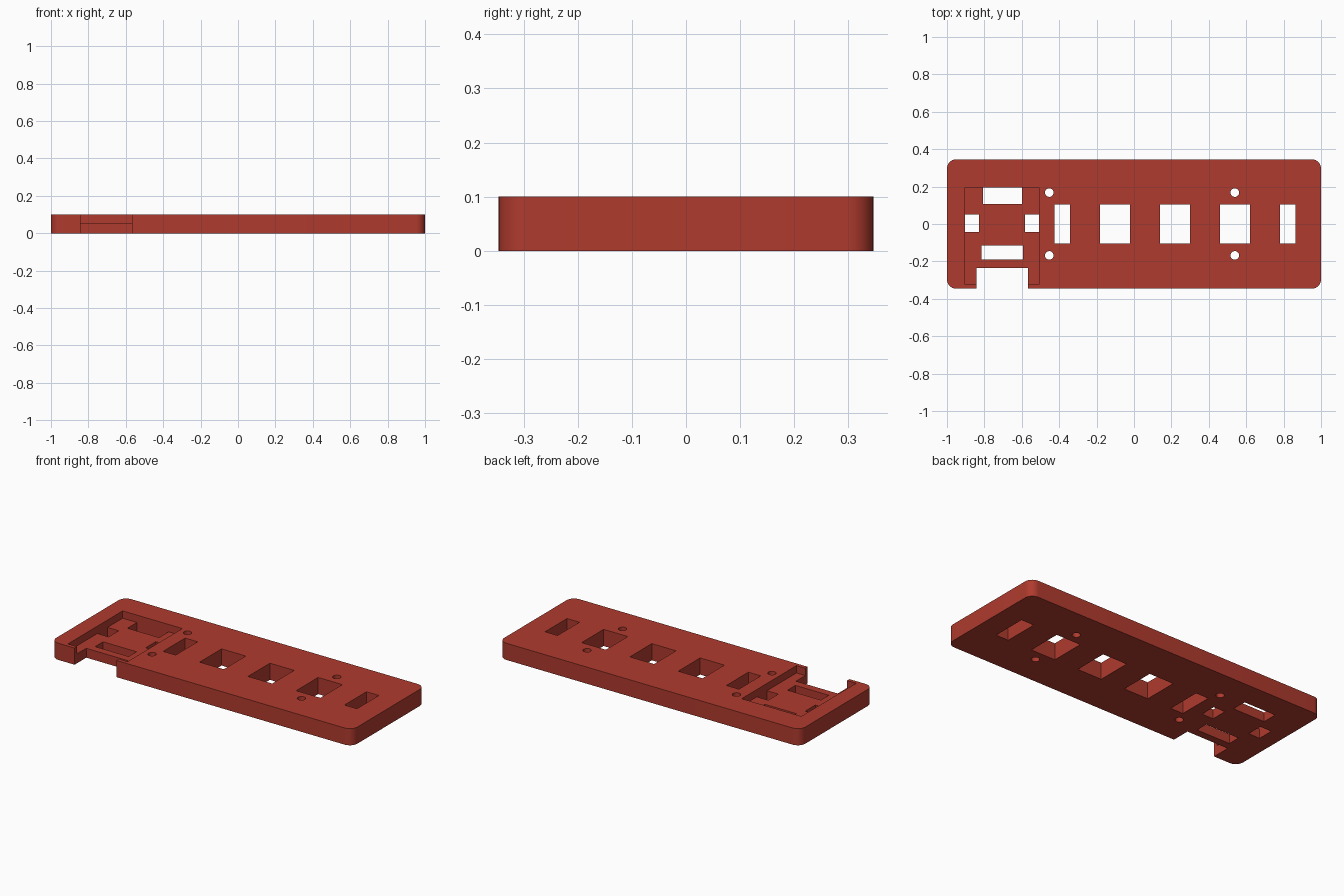
import bpy, bmesh

if "Cube" in bpy.data.objects:
    bpy.data.objects.remove(bpy.data.objects["Cube"])

HALF_X, HALF_Y, H = 1.0, 0.346, 0.1
FLOOR = 0.056          # height of the recess floor

red = bpy.data.materials.new("brick_red")
red.diffuse_color = (0.43, 0.043, 0.027, 1)
red.use_nodes = True
red.node_tree.nodes["Principled BSDF"].inputs["Base Color"].default_value = red.diffuse_color


def finish(name, bm):
    bmesh.ops.recalc_face_normals(bm, faces=bm.faces)
    me = bpy.data.meshes.new(name)
    bm.to_mesh(me)
    bm.free()
    me.materials.append(red)
    ob = bpy.data.objects.new(name, me)
    bpy.context.collection.objects.link(ob)
    return ob


def box(name, x0, x1, y0, y1, z0, z1, radius=0):
    bm = bmesh.new()
    bmesh.ops.create_cube(bm, size=1)
    for v in bm.verts:
        v.co = (x1 if v.co.x > 0 else x0,
                y1 if v.co.y > 0 else y0,
                z1 if v.co.z > 0 else z0)
    if radius:
        upright = [e for e in bm.edges
                   if abs(e.verts[0].co.z - e.verts[1].co.z) > 1e-4]
        bmesh.ops.bevel(bm, geom=upright, offset=radius, segments=10,
                        profile=0.5, affect='EDGES')
    return finish(name, bm)


def rod(name, x, y, r):
    bm = bmesh.new()
    bmesh.ops.create_cone(bm, cap_ends=True, segments=32, radius1=r,
                          radius2=r, depth=0.4)
    bmesh.ops.translate(bm, verts=bm.verts, vec=(x, y, H / 2))
    return finish(name, bm)


# Rounded base plate
plate = box("mounting_plate", -HALF_X, HALF_X, -HALF_Y, HALF_Y, 0, H, radius=0.05)
cutters = []

# Row of windows through the plate
for x0, x1 in [(-0.424, -0.341), (-0.182, -0.021), (0.139, 0.300),
               (0.459, 0.620), (0.780, 0.863)]:
    cutters.append(box("window_cutter", x0, x1, -0.104, 0.104, -0.1, 0.2))

# Screw holes
for x in (-0.453, 0.539):
    for y in (-0.168, 0.168):
        cutters.append(rod("screw_hole_cutter", x, y, 0.023))

# Stepped recess
cutters.append(box("recess_cutter", -0.903, -0.507, -0.323, 0.196, FLOOR, 0.2))

# Slots through the recess floor, and the open notch in the front edge
for x0, x1, y0, y1 in [(-0.808, -0.598, 0.106, 0.196),
                       (-0.903, -0.828, -0.044, 0.052),
                       (-0.582, -0.507, -0.044, 0.052),
                       (-0.816, -0.594, -0.189, -0.114),
                       (-0.843, -0.566, -0.5, -0.235)]:
    cutters.append(box("slot_cutter", x0, x1, y0, y1, -0.1, 0.2))

for c in cutters:
    m = plate.modifiers.new(c.name, 'BOOLEAN')
    m.operation, m.solver, m.object = 'DIFFERENCE', 'EXACT', c

# Bake the cuts and discard the cutters
deps = bpy.context.evaluated_depsgraph_get()
deps.update()
baked = bpy.data.meshes.new_from_object(plate.evaluated_get(deps))
plate.modifiers.clear()
plate.data = baked
baked.name = "mounting_plate"
baked.materials.clear()
baked.materials.append(red)
for p in baked.polygons:
    p.material_index = 0
for c in cutters:
    bpy.data.objects.remove(c)

# Smooth rounded corners and holes, crisp edges elsewhere
bpy.context.view_layer.objects.active = plate
plate.select_set(True)
bpy.ops.object.shade_smooth_by_angle()
